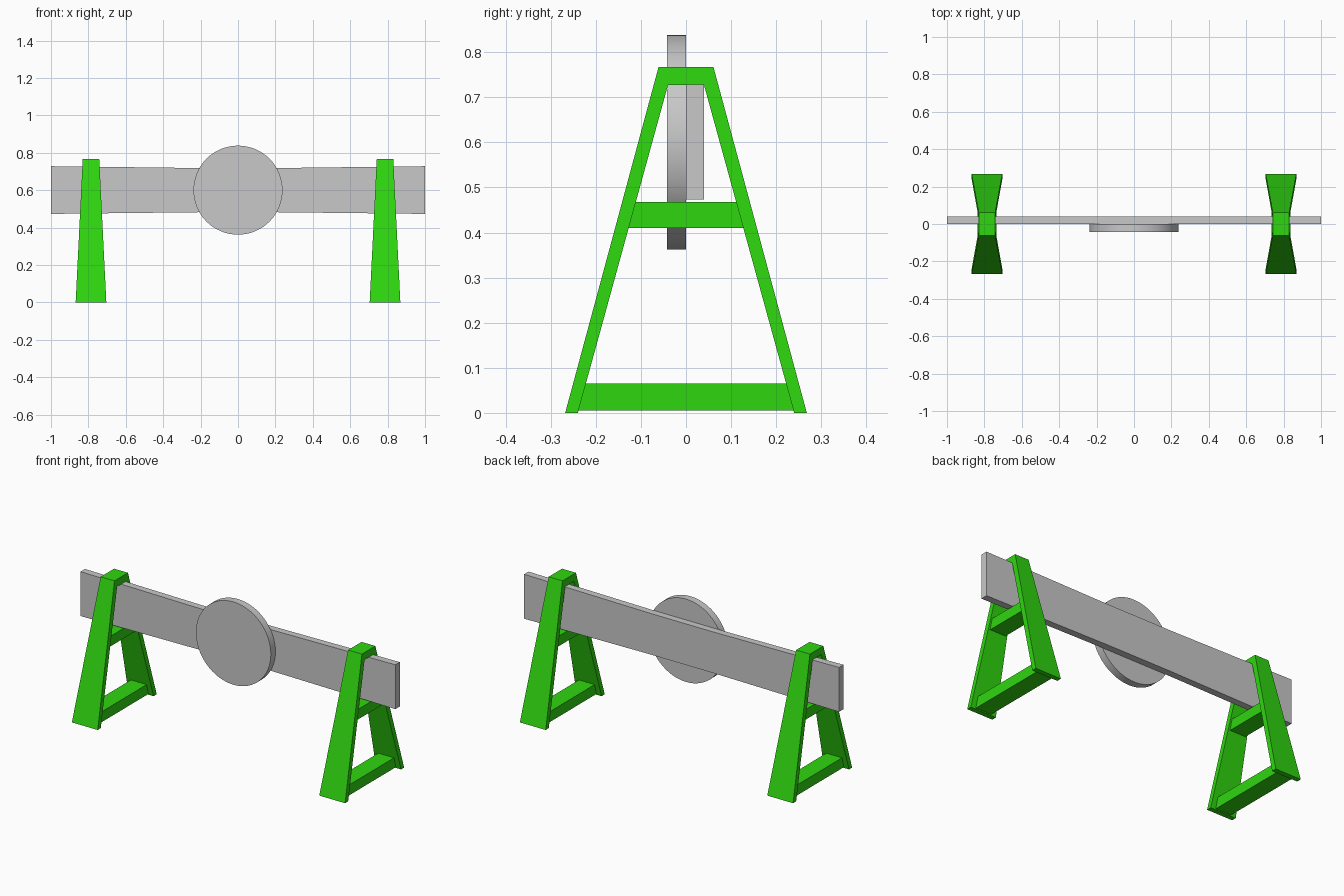
import bpy
import bmesh
import math

cube = bpy.data.objects.get("Cube")
if cube:
    bpy.data.objects.remove(cube, do_unlink=True)


def make_material(name, color):
    mat = bpy.data.materials.new(name)
    mat.use_nodes = True
    mat.diffuse_color = color
    mat.node_tree.nodes["Principled BSDF"].inputs["Base Color"].default_value = color
    return mat


GREEN = make_material("bright green", (0.028, 0.67, 0.005, 1))
GREY = make_material("light grey", (0.58, 0.58, 0.58, 1))


def add_prism(name, outline, place_front, place_back, mat):
    """Solid between two placements of the same 2D outline."""
    bm = bmesh.new()
    a = [bm.verts.new(place_front(*p)) for p in outline]
    b = [bm.verts.new(place_back(*p)) for p in outline]
    bm.faces.new(a)
    bm.faces.new(b[::-1])
    for i in range(len(a)):
        j = (i + 1) % len(a)
        bm.faces.new((a[i], b[i], b[j], a[j]))
    bmesh.ops.recalc_face_normals(bm, faces=bm.faces)
    mesh = bpy.data.meshes.new(name)
    bm.to_mesh(mesh)
    bm.free()
    mesh.materials.append(mat)
    obj = bpy.data.objects.new(name, mesh)
    bpy.context.collection.objects.link(obj)
    return obj


# A-frame stands: tapered legs joined by a cap, plus two crossbars
TOP = 0.767
half_frame = [(0.061, TOP), (0.268, 0), (0.24, 0), (0.04, 0.727)]
frame = half_frame + [(-y, z) for y, z in reversed(half_frame)]


def half_width(z):
    return 0.082 + (0.044 - 0.082) * z / TOP


def inner_y(z):
    return 0.245 - 0.2 * z / 0.727


for side, x in (("left", 0.786), ("right", -0.786)):
    add_prism(side + "_stand", frame,
              lambda y, z: (x - half_width(z), y, z),
              lambda y, z: (x + half_width(z), y, z), GREEN)
    for label, low, high in (("lower", 0.005, 0.065), ("upper", 0.41, 0.468)):
        bar = [(-inner_y(low), low), (inner_y(low), low),
               (inner_y(high), high), (-inner_y(high), high)]
        add_prism(f"{side}_{label}_crossbar", bar,
                  lambda y, z: (x - 0.05, y, z),
                  lambda y, z: (x + 0.05, y, z), GREEN)

# Long barrier board, slightly narrower towards the middle
board = [(-1, 0.473), (-0.2, 0.482), (0.2, 0.482), (1, 0.473),
         (1, 0.728), (0.2, 0.718), (-0.2, 0.718), (-1, 0.728)]
add_prism("barrier_board", board,
          lambda x, z: (x, 0, z), lambda x, z: (x, 0.04, z), GREY)

# Round sign disc on the front of the board
bpy.ops.mesh.primitive_cylinder_add(vertices=64, radius=0.238, depth=0.042,
                                    location=(0, -0.021, 0.6),
                                    rotation=(math.pi / 2, 0, 0))
disc = bpy.context.object
disc.name = "sign_disc"
disc.data.materials.append(GREY)
bpy.ops.object.shade_smooth_by_angle()
